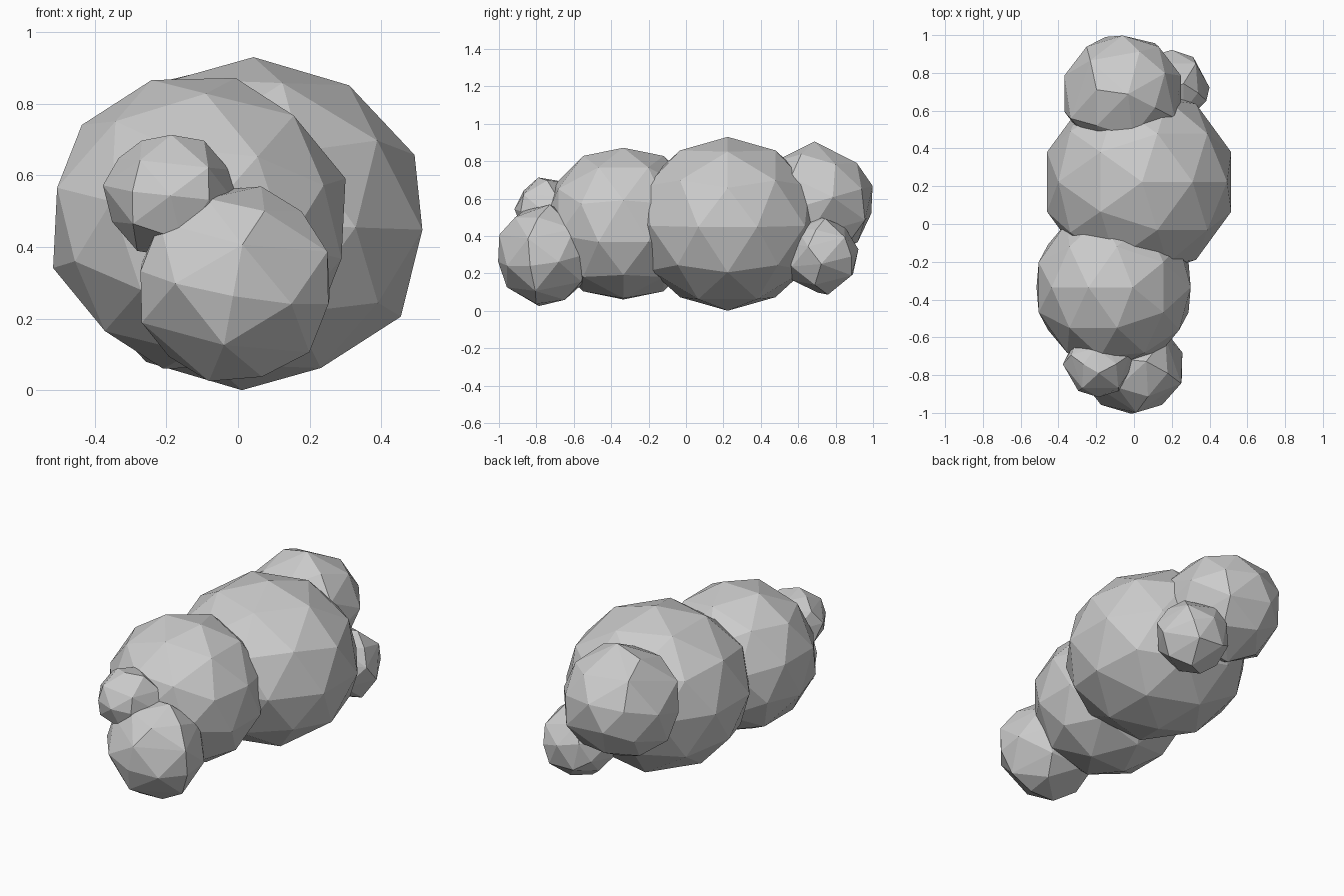
import bpy
from math import radians

if "Cube" in bpy.data.objects:
    bpy.data.objects.remove(bpy.data.objects["Cube"])


def puff(name, loc, size, tilt=(0, 0, 0), ratio=1.0):
    """Faceted ball; a lower ratio gives fewer, larger facets."""
    bpy.ops.mesh.primitive_ico_sphere_add(subdivisions=2, radius=1, location=loc)
    ob = bpy.context.object
    ob.name = name
    ob.rotation_euler = [radians(a) for a in tilt]
    ob.scale = size
    if ratio < 1:
        mod = ob.modifiers.new("larger_facets", 'DECIMATE')
        mod.ratio = ratio
    return ob


# Two large bodies
puff("main_puff", (0.027, 0.223, 0.465), (0.513, 0.51, 0.465), (0, 2, 0))
puff("front_puff", (-0.108, -0.335, 0.466), (0.43, 0.43, 0.418), (0, -14, 180))

# Back cluster
puff("back_upper_puff", (-0.06, 0.69, 0.58), (0.325, 0.32, 0.315), (16, 0, 0), 0.8)
puff("back_lower_puff", (0.19, 0.725, 0.295), (0.205, 0.2, 0.205), (10, 15, 0), 0.6)

# Front cluster
puff("front_lower_puff", (-0.008, -0.757, 0.297), (0.28, 0.25, 0.275), (8, 10, 0), 0.7)
puff("front_upper_puff", (-0.188, -0.742, 0.543), (0.183, 0.175, 0.17), (0, -6, 180), 0.6)
